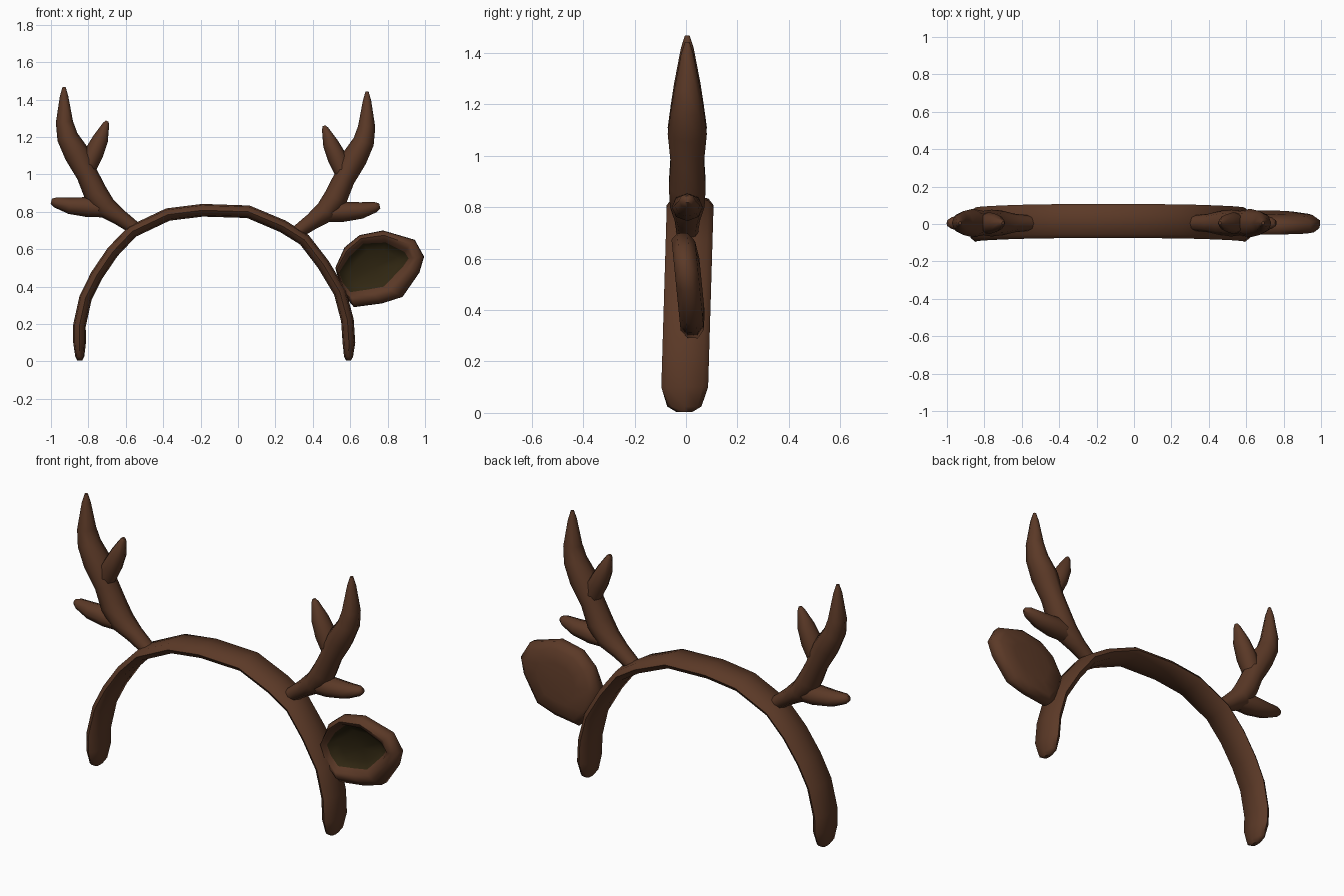
import bpy, bmesh, math
from mathutils import Vector

if "Cube" in bpy.data.objects:
    bpy.data.objects.remove(bpy.data.objects["Cube"])


def material(name, rgb):
    m = bpy.data.materials.new(name)
    m.diffuse_color = (*rgb, 1)
    m.use_nodes = True
    m.node_tree.nodes["Principled BSDF"].inputs["Base Color"].default_value = m.diffuse_color
    return m


BROWN = material("brown felt", (0.105, 0.041, 0.020))
DARK = material("dark olive lining", (0.030, 0.020, 0.006))


def loft(bm, rings, dark_from=None):
    """Skin a list of equal-length point rings and cap both ends."""
    vs = [[bm.verts.new(p) for p in r] for r in rings]
    n = len(rings[0])
    for a, b in zip(vs, vs[1:]):
        for i in range(n):
            bm.faces.new((a[i], a[(i + 1) % n], b[(i + 1) % n], b[i]))
    for k, r in ((0, vs[0]), (1, vs[-1])):
        c = bm.verts.new(sum((v.co for v in r), Vector()) / n)
        for i in range(n):
            f = bm.faces.new((r[i], r[(i + 1) % n], c))
            if k == 1 and dark_from is not None:
                f.material_index = 1
    if dark_from is not None:
        dark = {v for r in vs[dark_from:] for v in r}
        for f in bm.faces:
            if all(v in dark for v in f.verts):
                f.material_index = 1


def tube(bm, path, sides=8, power=1.0):
    """Sweep a section along (x, z, y, in-plane radius, y radius) points."""
    rings = []
    for i, (x, z, y, r, ry) in enumerate(path):
        a, b = path[max(i - 1, 0)], path[min(i + 1, len(path) - 1)]
        t = Vector((b[0] - a[0], 0, b[1] - a[1])).normalized()
        nrm = Vector((-t.z, 0, t.x))
        ring = []
        for k in range(sides):
            ang = 2 * math.pi * k / sides
            c, s = math.cos(ang), math.sin(ang)
            c = math.copysign(abs(c) ** power, c)
            s = math.copysign(abs(s) ** power, s)
            ring.append(Vector((x, y, z)) + nrm * r * c + Vector((0, ry * s, 0)))
        rings.append(ring)
    loft(bm, rings)


def finish(bm, name, mats, angle=60):
    bmesh.ops.recalc_face_normals(bm, faces=bm.faces)
    me = bpy.data.meshes.new(name)
    bm.to_mesh(me)
    bm.free()
    ob = bpy.data.objects.new(name, me)
    bpy.context.collection.objects.link(ob)
    for m in mats:
        me.materials.append(m)
    bpy.ops.object.select_all(action='DESELECT')
    ob.select_set(True)
    bpy.context.view_layer.objects.active = ob
    bpy.ops.object.shade_smooth_by_angle(angle=math.radians(angle))
    return ob


# Headband: flat arch, ends rounded off
arch = [(-0.847, 0.10), (-0.848, 0.19), (-0.815, 0.34), (-0.755, 0.46), (-0.67, 0.585),
        (-0.565, 0.695), (-0.375, 0.785), (-0.19, 0.808), (0.055, 0.80), (0.24, 0.722),
        (0.355, 0.65), (0.455, 0.52), (0.545, 0.37), (0.585, 0.22), (0.593, 0.10)]
band = [(-0.846, 0.004, -0.008, 0.013, 0.03), (-0.846, 0.025, -0.008, 0.024, 0.065)]
band += [(x, z, -0.008 + 0.024 * min(z / 0.8, 1), 0.034, 0.091) for x, z in arch]
band += [(0.591, 0.025, -0.005, 0.024, 0.065), (0.59, 0.004, -0.005, 0.013, 0.03)]
bm = bmesh.new()
tube(bm, band, 8, 0.75)
finish(bm, "headband", [BROWN])

# Antlers: (x, z, radius) branches, mirrored about the arch middle
branches = [
    # beam and long tine
    [(-0.535, 0.70, 0.034), (-0.635, 0.772, 0.044), (-0.71, 0.825, 0.060), (-0.762, 0.90, 0.064),
     (-0.807, 1.0, 0.058), (-0.862, 1.11, 0.068), (-0.912, 1.20, 0.057), (-0.928, 1.28, 0.046),
     (-0.93, 1.42, 0.022), (-0.93, 1.468, 0.008)],
    # short upper tine
    [(-0.815, 1.01, 0.045), (-0.772, 1.11, 0.052), (-0.735, 1.19, 0.042),
     (-0.706, 1.268, 0.018), (-0.70, 1.285, 0.008)],
    # low side tine
    [(-0.70, 0.815, 0.045), (-0.80, 0.825, 0.054), (-0.90, 0.832, 0.044),
     (-0.975, 0.85, 0.028), (-0.998, 0.856, 0.014)],
]
for name, flip in (("left_antler", False), ("right_antler", True)):
    bm = bmesh.new()
    for br in branches:
        tube(bm, [(-0.24 - x if flip else x, z - 0.025 * flip, 0.005, r, r * 1.12)
                  for x, z, r in br])
    finish(bm, name, [BROWN])

# Ear: dished leaf shape leaning slightly, dark lining on the front
outer = [(0.52, 0.50), (0.57, 0.61), (0.65, 0.675), (0.775, 0.70), (0.945, 0.65), (0.995, 0.56),
         (0.97, 0.475), (0.88, 0.345), (0.77, 0.31), (0.62, 0.29), (0.56, 0.36)]
inner = [(0.54, 0.475), (0.595, 0.56), (0.67, 0.63), (0.79, 0.635), (0.89, 0.585), (0.912, 0.55),
         (0.885, 0.51), (0.78, 0.40), (0.70, 0.385), (0.60, 0.37), (0.56, 0.42)]


def ear_ring(mix, scale, y):
    pts = []
    for (ox, oz), (ix, iz) in zip(outer, inner):
        x, z = ox + (ix - ox) * mix, oz + (iz - oz) * mix
        x, z = 0.75 + (x - 0.75) * scale, 0.5 + (z - 0.5) * scale
        pts.append(Vector((x, y + 0.007 - 0.1 * (z - 0.5), z)))
    return pts


bm = bmesh.new()
loft(bm, [ear_ring(0, 0.5, 0.055), ear_ring(0, 0.84, 0.045), ear_ring(0, 1, 0.018),
          ear_ring(0, 0.99, -0.022), ear_ring(0.4, 1, -0.046), ear_ring(0.75, 1, -0.038),
          ear_ring(1, 1, -0.005), ear_ring(1, 0.7, 0.02)], dark_from=6)
finish(bm, "ear", [BROWN, DARK])
